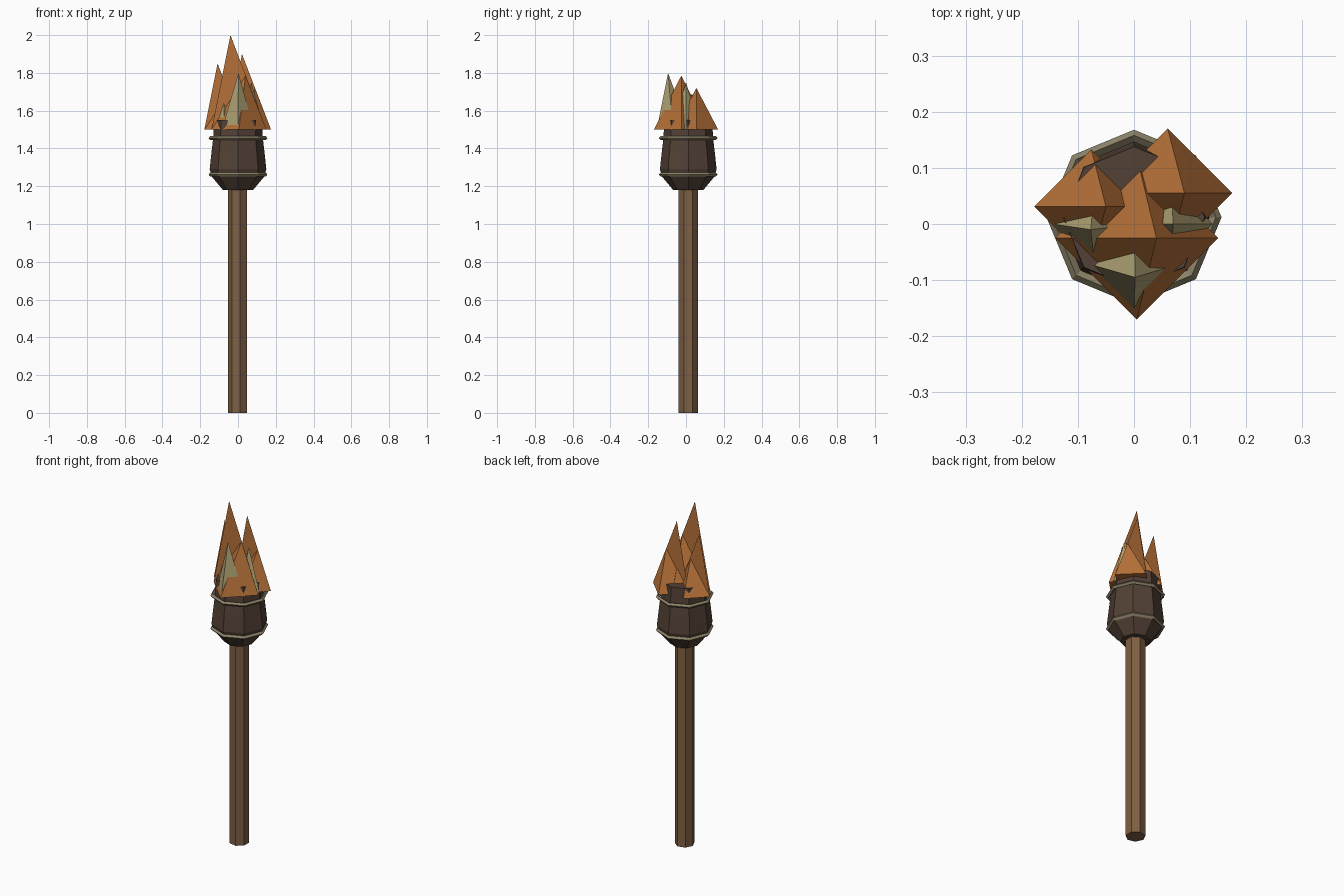
import bpy, bmesh, math

if "Cube" in bpy.data.objects:
    bpy.data.objects.remove(bpy.data.objects["Cube"])

CY = 0.012  # the shaft and head sit slightly behind the origin


def material(name, rgb):
    m = bpy.data.materials.new(name)
    m.diffuse_color = (*rgb, 1)
    m.use_nodes = True
    m.node_tree.nodes["Principled BSDF"].inputs["Base Color"].default_value = m.diffuse_color
    return m


WOOD = material("wood", (0.21, 0.115, 0.055))
CHAR = material("charred_wood", (0.085, 0.052, 0.036))
ROPE = material("rope", (0.27, 0.23, 0.14))
FIRE = material("flame_orange", (0.47, 0.165, 0.04))
GLOW = material("flame_yellow", (0.45, 0.38, 0.18))


def finish(name, bm, mat, recalc=True):
    if recalc:
        bmesh.ops.recalc_face_normals(bm, faces=bm.faces)
    me = bpy.data.meshes.new(name)
    bm.to_mesh(me)
    bm.free()
    me.materials.append(mat)
    ob = bpy.data.objects.new(name, me)
    bpy.context.collection.objects.link(ob)
    return ob


def lathe(name, profile, sides, mat, start=0.0, closed=False):
    """Flat-sided turned shape from (radius, z) points."""
    bm = bmesh.new()
    rings = []
    for r, z in profile:
        rings.append([bm.verts.new((r * math.cos(start + math.tau * i / sides),
                                    CY + r * math.sin(start + math.tau * i / sides), z))
                      for i in range(sides)])
    pairs = list(zip(rings, rings[1:]))
    if closed:
        pairs.append((rings[-1], rings[0]))
    else:
        bm.faces.new(rings[0][::-1])
        bm.faces.new(rings[-1])
    for a, b in pairs:
        for i in range(sides):
            j = (i + 1) % sides
            bm.faces.new((a[i], a[j], b[j], b[i]))
    return finish(name, bm, mat)


def spike(name, cx, cy, r, apex, mat, tip=None):
    """Diamond-based pyramid, with an optional flat tall tongue through it."""
    z = 1.5
    bm = bmesh.new()
    base = [bm.verts.new((cx + dx * r, cy + dy * r, z))
            for dx, dy in ((-1, 0), (0, -1), (1, 0), (0, 1))]
    top = bm.verts.new(apex)
    for i in range(4):
        bm.faces.new((base[i], base[(i + 1) % 4], top))
    bm.faces.new(base[::-1])
    if tip:
        bm.faces.new([bm.verts.new(p) for p in ((cx - r, cy, z), (cx + r, cy, z), tip)])
    return finish(name, bm, mat)


# Shaft
lathe("handle", [(0.053, 0), (0.053, 1.2)], 7, WOOD, start=math.pi)

# Barrel-shaped head
lathe("torch_head", [(0.08, 1.18), (0.138, 1.25), (0.15, 1.29), (0.142, 1.365),
                     (0.132, 1.45), (0.126, 1.55)], 8, CHAR)

# Rope bindings around the head
for name, z in (("lower_binding", 1.262), ("upper_binding", 1.455)):
    lathe(name, [(0.134, z), (0.146, z - 0.011), (0.156, z), (0.146, z + 0.011)],
          8, ROPE, closed=True)

# Outer flames: each a low pyramid with a tall flat tongue
for name, cx, cy, r, apex, tip in (
        ("flame_left", -0.076, 0.031, 0.102, (-0.05, 0.031, 1.69), (-0.108, 0.031, 1.85)),
        ("flame_centre", 0.005, -0.025, 0.145, (0.04, -0.025, 1.785), (-0.04, -0.025, 2.0)),
        ("flame_right", 0.06, 0.055, 0.115, (0.09, 0.055, 1.72), (0.021, 0.055, 1.9))):
    spike(name, cx, cy, r, apex, FIRE, tip)

# Inner yellow flames
for name, cx, cy, r, apex in (
        ("inner_flame_front", 0.0, -0.07, 0.085, (0.002, -0.095, 1.8)),
        ("inner_flame_left", -0.07, 0.0, 0.075, (-0.077, -0.01, 1.68)),
        ("inner_flame_right", 0.065, 0.0, 0.075, (0.07, 0.0, 1.75))):
    spike(name, cx, cy, r, apex, GLOW)
